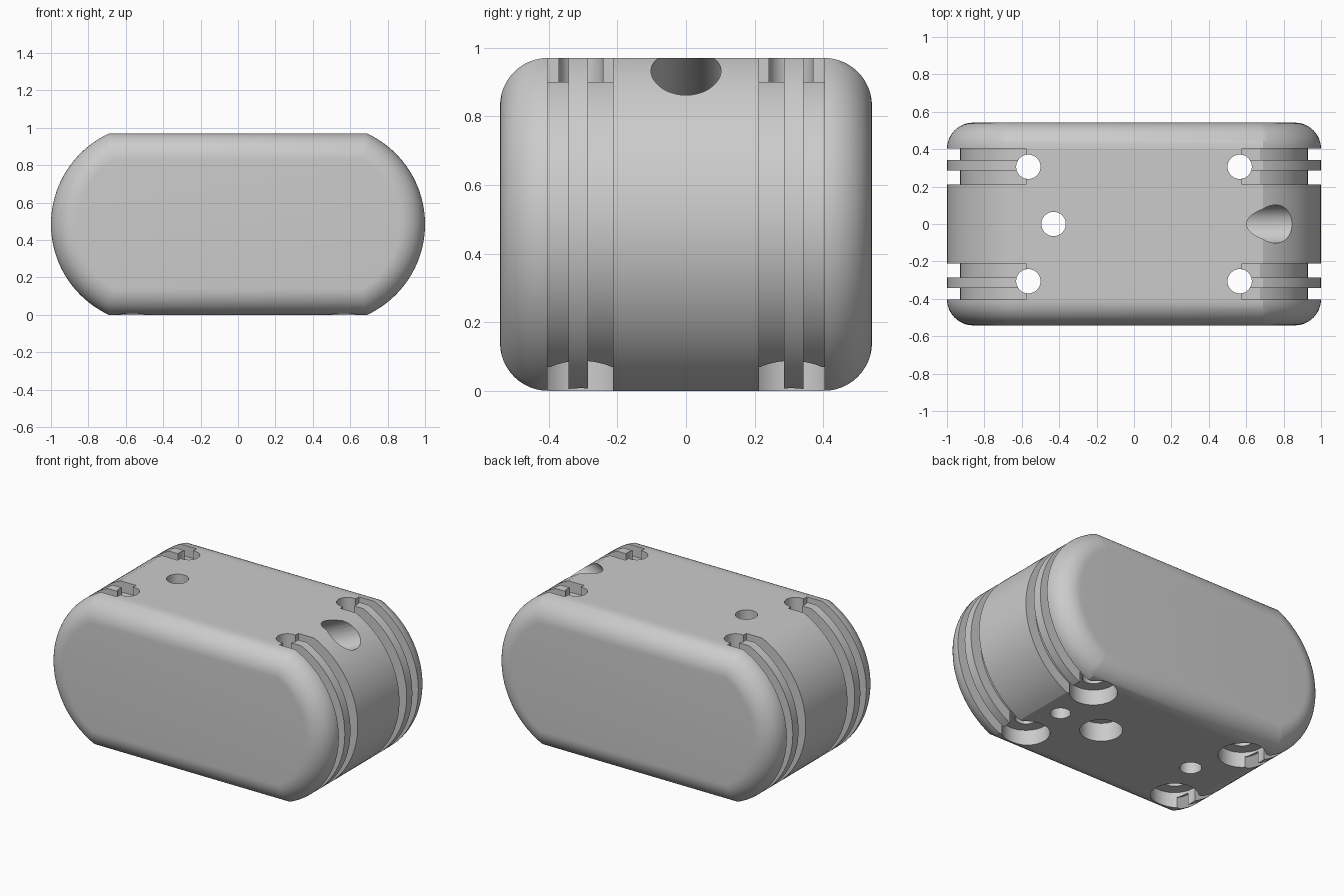
import bpy, bmesh
from math import sin, cos, asin, pi, radians
from mathutils import Matrix, Vector

if "Cube" in bpy.data.objects:
    bpy.data.objects.remove(bpy.data.objects["Cube"])

H, CX, R, HY, F = 0.97, 0.466, 0.534, 0.542, 0.14   # height, arc centre, arc radius, half depth, fillet


def end_arc(d, n=40):
    """Right-hand end arc of the outline, inset by d, from bottom to top."""
    a = asin((H / 2 - d) / (R - d))
    return [(CX + (R - d) * cos(t), H / 2 + (R - d) * sin(t))
            for t in (-a + 2 * a * i / n for i in range(n + 1))]


def make_object(name, bm):
    bmesh.ops.recalc_face_normals(bm, faces=bm.faces)
    me = bpy.data.meshes.new(name)
    bm.to_mesh(me)
    bm.free()
    ob = bpy.data.objects.new(name, me)
    bpy.context.collection.objects.link(ob)
    return ob


def loft(name, loops):
    bm = bmesh.new()
    rings = [[bm.verts.new(p) for p in loop] for loop in loops]
    for a, b in zip(rings, rings[1:]):
        for i in range(len(a)):
            j = (i + 1) % len(a)
            bm.faces.new((a[i], a[j], b[j], b[i]))
    bm.faces.new(rings[0])
    bm.faces.new(rings[-1])
    return make_object(name, bm)


def cylinder(p, q, r):
    """Cylindrical cutter from p to q."""
    p, q = Vector(p), Vector(q)
    bm = bmesh.new()
    rot = (q - p).to_track_quat('Z', 'Y').to_matrix().to_4x4()
    bmesh.ops.create_cone(bm, cap_ends=True, segments=48, radius1=r, radius2=r,
                          depth=(q - p).length, matrix=Matrix.Translation((p + q) / 2) @ rot)
    return make_object("cutter", bm)


def cut(target, cutter):
    mod = target.modifiers.new("cut", 'BOOLEAN')
    mod.operation, mod.solver, mod.object = 'DIFFERENCE', 'EXACT', cutter
    bpy.context.view_layer.objects.active = target
    bpy.ops.object.modifier_apply(modifier=mod.name)
    bpy.data.objects.remove(cutter, do_unlink=True)


# Body: the outline lofted along y with rounded front and back rims
steps = [(F * (1 - sin(t)), HY - F + F * cos(t)) for t in (pi / 2 * i / 12 for i in range(13))]
sections = [(d, -y) for d, y in reversed(steps)]
sections = sorted(sections + steps, key=lambda s: s[1])
loops = []
for d, y in sections:
    arc = end_arc(d)
    loops.append([(x, y, z) for x, z in arc] + [(-x, y, z) for x, z in reversed(arc)])
body = loft("body", loops)

# Twin strap grooves wrapped round each end
for sx in (1, -1):
    for sy in (1, -1):
        for y0, y1 in ((0.212, 0.285), (0.343, 0.404)):
            x0 = 0.578
            shape = [(x0, 0.07)] + end_arc(0.07) + [(x0, H - 0.07), (x0, 1.2), (1.2, 1.2), (1.2, -0.2), (x0, -0.2)]
            cut(body, loft("cutter", [[(sx * x, sy * y, z) for x, z in shape] for y in (y0, y1)]))

# Corner through holes with wide counterbores underneath
for sx in (1, -1):
    for sy in (1, -1):
        x, y = sx * 0.565, sy * 0.306
        cut(body, cylinder((x, y, -0.1), (x, y, 1.1), 0.065))
        cut(body, cylinder((x, y, -0.1), (x, y, 0.1), 0.14))

# Centre-line holes: through hole, wide bottom recess, small blind hole
cut(body, cylinder((-0.43, 0, -0.1), (-0.43, 0, 1.1), 0.065))
cut(body, cylinder((0.25, 0, -0.1), (0.25, 0, 0.12), 0.125))
cut(body, cylinder((0.56, 0, -0.1), (0.56, 0, 0.6), 0.06))

# Slanted hole entering at the top of the right end
tilt, mid = radians(26), Vector((0.722, 0, 0.915))
axis = Vector((cos(tilt), 0, sin(tilt)))
cut(body, cylinder(mid - axis * 0.35, mid + axis * 0.5, 0.102))

body.select_set(True)
bpy.context.view_layer.objects.active = body
bpy.ops.object.shade_smooth_by_angle(angle=radians(25))
